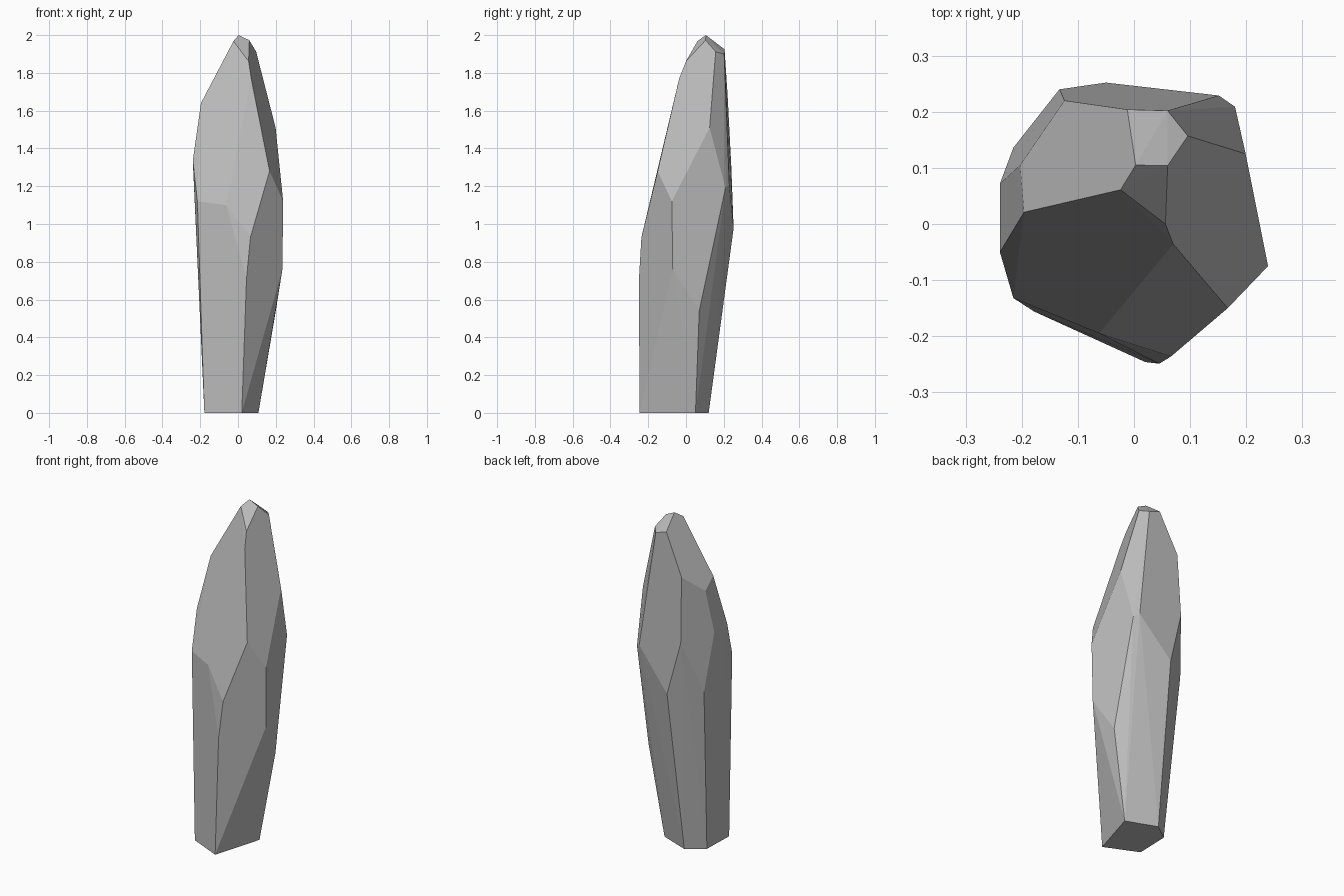
import bpy
import bmesh
import math

# Remove the default cube
default_cube = bpy.data.objects.get("Cube")
if default_cube is not None:
    bpy.data.objects.remove(default_cube, do_unlink=True)


def make_material(name, value):
    """Flat grey material with matching viewport and shader colour."""
    material = bpy.data.materials.new(name)
    material.use_nodes = True
    colour = (value, value, value, 1.0)
    material.diffuse_color = colour
    shader = material.node_tree.nodes["Principled BSDF"]
    shader.inputs["Base Color"].default_value = colour
    shader.inputs["Roughness"].default_value = 0.9
    return material


def faceted_solid(name, rings, material, flat_angle):
    """Wrap corner rings in a convex skin, then merge nearly flat facets."""
    mesh = bpy.data.meshes.new(name)
    solid = bpy.data.objects.new(name, mesh)
    bpy.context.collection.objects.link(solid)
    mesh.materials.append(material)

    bm = bmesh.new()
    for ring in rings:
        for corner in ring:
            bm.verts.new(corner)
    hull = bmesh.ops.convex_hull(bm, input=bm.verts[:])
    unused = [g for g in hull["geom_interior"] if isinstance(g, bmesh.types.BMVert)]
    bmesh.ops.delete(bm, geom=unused, context="VERTS")
    bmesh.ops.dissolve_limit(bm, angle_limit=flat_angle,
                             verts=bm.verts[:], edges=bm.edges[:])
    bmesh.ops.recalc_face_normals(bm, faces=bm.faces[:])
    for face in bm.faces:
        face.smooth = False
    bm.to_mesh(mesh)
    bm.free()
    return solid


# Foot of the stone, resting on the ground
foot = [(.02, -.246, 0), (.108, .05, 0), (-.073, .12, 0),
        (-.172, .047, 0), (-.178, -.156, 0)]

# Lower corners where the flanks stop widening
lower_belt = [(.045, -.249, .71), (.235, -.07, .76), (.2, .07, .54),
              (-.05, .252, .977), (-.215, .136, .99), (.066, -.236, .93)]

# Widest corners around the middle
upper_belt = [(.167, -.15, 1.28), (.239, -.075, 1.12), (.18, .209, 1.19),
              (.151, .229, 1.21), (-.133, .24, 1.3), (-.239, .072, 1.33),
              (-.239, -.05, 1.337), (-.215, -.132, 1.12), (-.062, -.195, 1.1)]

# Shoulders where the tip starts to close in
shoulders = [(.199, .125, 1.51), (-.124, .22, 1.687), (-.203, .105, 1.582),
             (-.196, .021, 1.64), (.07, -.036, 1.77)]

# Small chipped tip
tip = [(.056, 0, 1.862), (-.024, .061, 1.968), (.003, .105, 2),
       (.06, .104, 1.973), (.096, .157, 1.912), (.06, .202, 1.9),
       (-.012, .204, 1.925)]

stone_grey = make_material("stone_grey", .5)
faceted_solid("standing_stone", [foot, lower_belt, upper_belt, shoulders, tip],
              stone_grey, math.radians(2))
